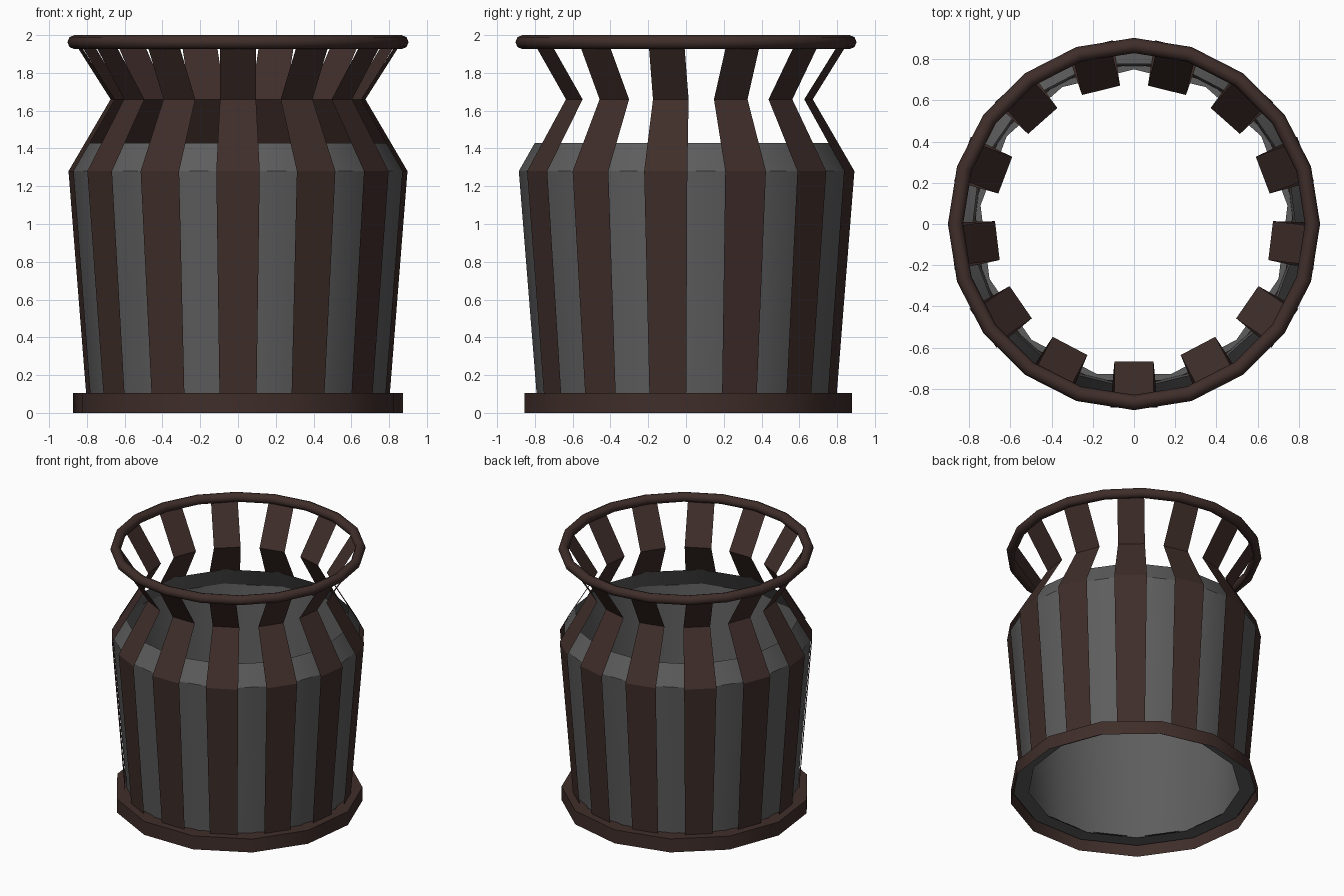
import bpy, bmesh, math

if "Cube" in bpy.data.objects:
    bpy.data.objects.remove(bpy.data.objects["Cube"])

N = 13                      # slats and sides
STEP = 2 * math.pi / N
FRONT = -math.pi / 2


def material(name, rgb):
    m = bpy.data.materials.new(name)
    m.diffuse_color = (*rgb, 1)
    m.use_nodes = True
    m.node_tree.nodes["Principled BSDF"].inputs["Base Color"].default_value = m.diffuse_color
    return m


BROWN = material("brown_metal", (0.05, 0.027, 0.023))
GREY = material("dark_grey", (0.11, 0.11, 0.11))


def make(name, verts, faces, mat, smooth=None):
    me = bpy.data.meshes.new(name)
    me.from_pydata(verts, [], faces)
    ob = bpy.data.objects.new(name, me)
    bpy.context.collection.objects.link(ob)
    me.materials.append(mat)
    if smooth:
        bpy.ops.object.select_all(action='DESELECT')
        ob.select_set(True)
        bpy.context.view_layer.objects.active = ob
        bpy.ops.object.shade_smooth_by_angle(angle=math.radians(smooth))
    return ob


def lathe(name, profile, sides, start, mat, closed=False, smooth=30):
    """Revolve (radius, z) points round the z axis."""
    n = len(profile)
    verts = [(r * math.cos(start + 2 * math.pi * i / sides),
              r * math.sin(start + 2 * math.pi * i / sides), z)
             for i in range(sides) for r, z in profile]
    faces = []
    for i in range(sides):
        j = (i + 1) % sides
        for k in range(n if closed else n - 1):
            m = (k + 1) % n
            faces.append((i * n + k, j * n + k, j * n + m, i * n + m))
    return make(name, verts, faces, mat, smooth)


# Inner bin, open at both ends, corners behind the slats
lathe("liner", [(0.79, 0.09), (0.885, 1.28), (0.80, 1.43)], N, FRONT, GREY)

# Narrow lip under the bin
lathe("liner_lip", [(0.75, 0.08), (0.86, 0.08)], N, FRONT + STEP / 2, GREY)

# Base band with top ledge
lathe("base_band", [(0.88, 0.0), (0.88, 0.105), (0.78, 0.105)], N, FRONT + STEP / 2, BROWN)

# Rolled top rim
rim = [(0.866 + 0.037 * math.cos(a * math.pi / 4), 1.963 + 0.037 * math.sin(a * math.pi / 4))
       for a in range(8)]
lathe("top_rim", rim, 20, 0, BROWN, closed=True, smooth=60)

# Bent flat slats: (distance from axis, half width, z)
SLAT = [(0.797, 0.098, 0.09), (0.89, 0.115, 1.28), (0.668, 0.095, 1.66), (0.86, 0.095, 1.96)]
for s in range(N):
    a = FRONT + s * STEP
    c, d = math.cos(a), math.sin(a)
    verts = [(r * c - t * w * d, r * d + t * w * c, z) for r, w, z in SLAT for t in (-1, 1)]
    faces = [(2 * k, 2 * k + 1, 2 * k + 3, 2 * k + 2) for k in range(len(SLAT) - 1)]
    make(f"slat_{s + 1}", verts, faces, BROWN)
